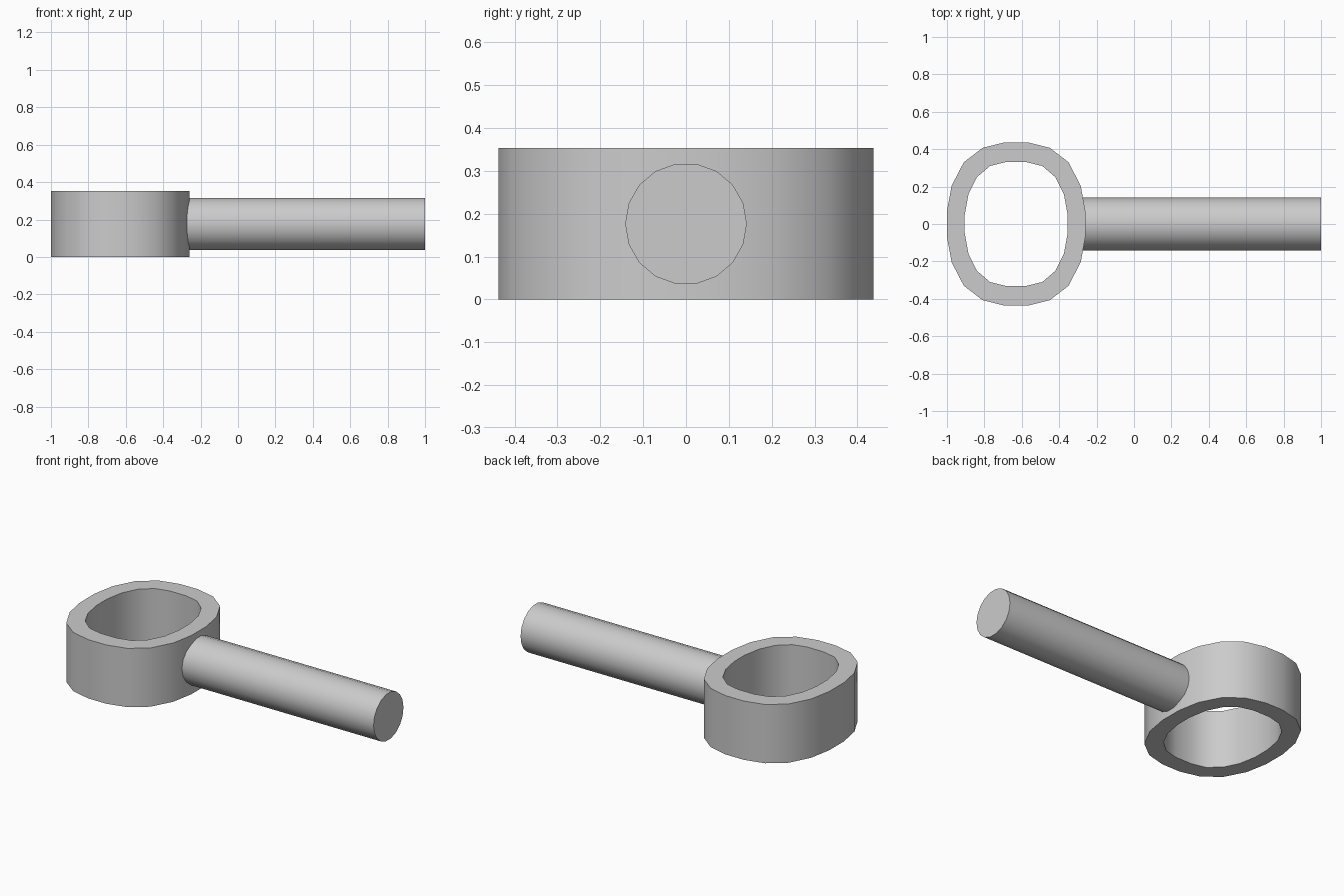
import bpy
import bmesh
import math

cube = bpy.data.objects.get("Cube")
if cube:
    bpy.data.objects.remove(cube, do_unlink=True)

grey = bpy.data.materials.new("light grey")
grey.use_nodes = True
colour = (0.6, 0.6, 0.6, 1)
grey.diffuse_color = colour
grey.node_tree.nodes["Principled BSDF"].inputs["Base Color"].default_value = colour

RING_X, HEIGHT = -0.63, 0.353


def finish(name, bm):
    bmesh.ops.recalc_face_normals(bm, faces=bm.faces)
    mesh = bpy.data.meshes.new(name)
    bm.to_mesh(mesh)
    bm.free()
    mesh.materials.append(grey)
    obj = bpy.data.objects.new(name, mesh)
    bpy.context.collection.objects.link(obj)
    bpy.ops.object.select_all(action='DESELECT')
    obj.select_set(True)
    bpy.context.view_layer.objects.active = obj
    bpy.ops.object.shade_smooth_by_angle(angle=math.radians(30))
    return obj


def full_loop(quarter):
    """Mirror a quarter outline into a closed loop."""
    half = quarter + [(-x, y) for x, y in reversed(quarter)]
    return half + [(-x, -y) for x, y in half]


# Oval ring: outer and inner outlines joined by walls and flat rims
outer = full_loop([(0.37, 0.07), (0.345, 0.205), (0.28, 0.33), (0.18, 0.407), (0.06, 0.437)])
inner = full_loop([(0.275, 0.05), (0.255, 0.16), (0.21, 0.25), (0.14, 0.31), (0.055, 0.331)])
bm = bmesh.new()
loops = [[bm.verts.new((RING_X + x, y, z)) for x, y in outline]
         for outline, z in ((outer, 0), (outer, HEIGHT), (inner, HEIGHT), (inner, 0))]
count = len(outer)
for k in range(4):
    a, b = loops[k], loops[(k + 1) % 4]
    for i in range(count):
        j = (i + 1) % count
        bm.faces.new((a[i], a[j], b[j], b[i]))
finish("ring", bm)

# Round handle, its inner end buried in the ring wall
start, end = -0.31, 1.0
bm = bmesh.new()
bmesh.ops.create_cone(bm, cap_ends=True, segments=18, radius1=0.142, radius2=0.142, depth=end - start)
handle = finish("handle", bm)
handle.rotation_euler = (0, math.pi / 2, 0)
handle.location = ((start + end) / 2, 0, HEIGHT / 2)
